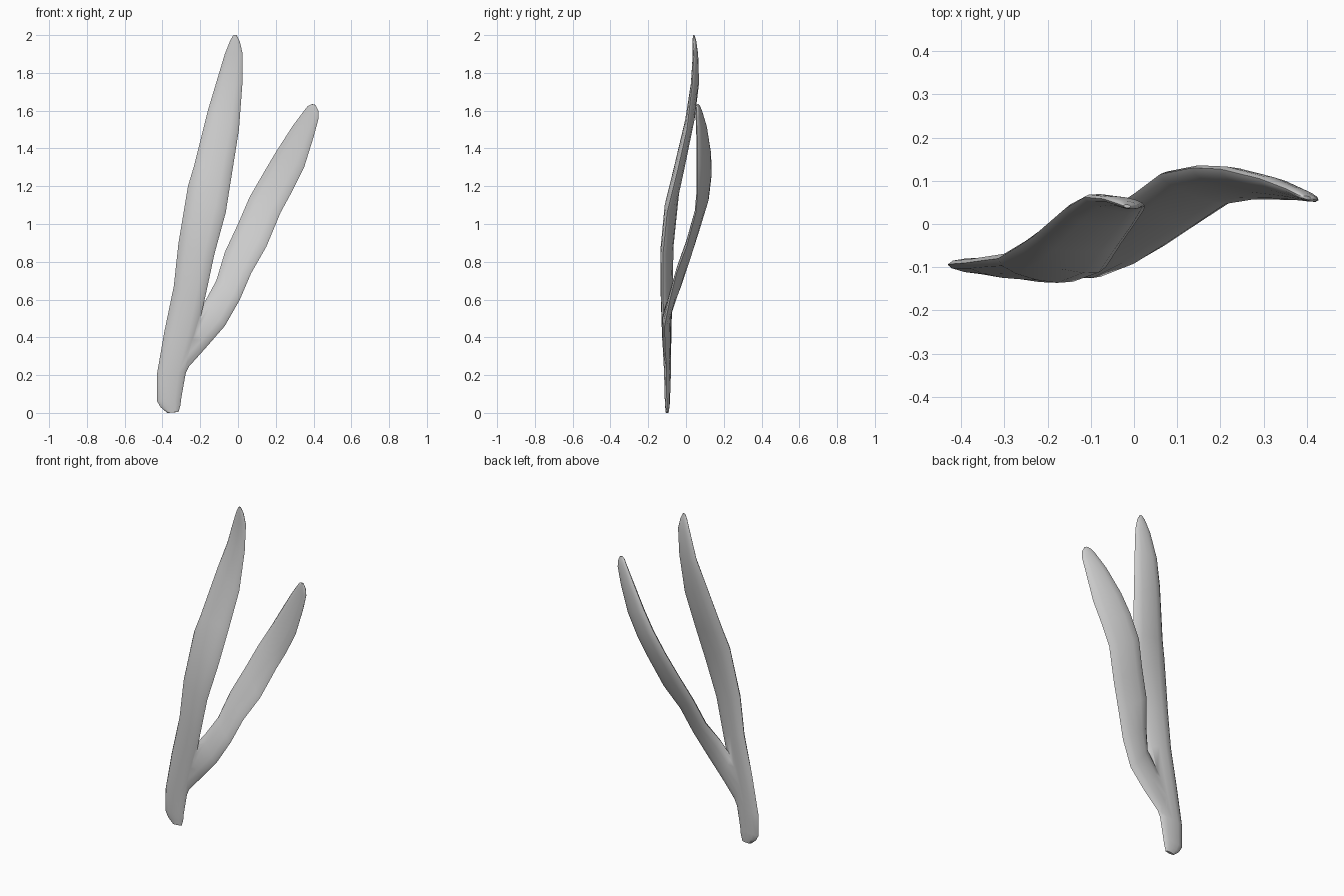
import bpy, bmesh, math
from mathutils import Vector

SIDES = 12

def blade(name, rows):
    """Loft lens-shaped rings; row = left edge xyz, right edge xyz, half thickness."""
    lefts = [Vector(r[0:3]) for r in rows]
    rights = [Vector(r[3:6]) for r in rows]
    mids = [(a + b) / 2 for a, b in zip(lefts, rights)]
    bm = bmesh.new()
    rings = []
    for i, r in enumerate(rows):
        half = (rights[i] - lefts[i]) / 2
        along = mids[min(i + 1, len(rows) - 1)] - mids[max(i - 1, 0)]
        out = half.cross(along).normalized() * r[6]
        ring = []
        for k in range(SIDES):
            a = 2 * math.pi * k / SIDES
            ring.append(bm.verts.new(mids[i] + half * math.cos(a) + out * math.sin(a)))
        rings.append(ring)
    for lo, hi in zip(rings, rings[1:]):
        for k in range(SIDES):
            n = (k + 1) % SIDES
            bm.faces.new((lo[k], lo[n], hi[n], hi[k]))
    bm.faces.new(rings[0])
    bm.faces.new(rings[-1])
    bmesh.ops.recalc_face_normals(bm, faces=bm.faces)
    mesh = bpy.data.meshes.new(name)
    bm.to_mesh(mesh)
    bm.free()
    ob = bpy.data.objects.new(name, mesh)
    bpy.context.collection.objects.link(ob)
    return ob

# tall main blade, from the rounded foot to the tip
main = blade("forked_blade", [
    (-.375, -.10, .0, -.315, -.10, .005, .008),
    (-.41, -.097, .03, -.305, -.10, .04, .012),
    (-.43, -.095, .065, -.30, -.102, .08, .014),
    (-.43, -.093, .20, -.275, -.103, .22, .018),
    (-.39, -.09, .43, -.215, -.115, .43, .022),
    (-.34, -.083, .67, -.172, -.122, .62, .026),
    (-.315, -.08, .90, -.125, -.122, .84, .029),
    (-.265, -.05, 1.20, -.065, -.10, 1.06, .030),
    (-.235, -.03, 1.30, -.03, -.045, 1.28, .028),
    (-.16, .035, 1.60, .005, .005, 1.50, .024),
    (-.115, .062, 1.75, .023, .033, 1.74, .017),
    (-.07, .058, 1.90, .025, .042, 1.90, .012),
    (-.04, .048, 1.975, .01, .04, 1.965, .009),
    (-.024, .042, 2.0, -.008, .04, 2.0, .004),
])

# side branch, rooted inside the main blade
branch = blade("side_branch", [
    (-.385, -.094, .22, -.30, -.102, .16, .008),
    (-.33, -.094, .38, -.26, -.103, .245, .016),
    (-.25, -.095, .50, -.17, -.112, .345, .021),
    (-.172, -.085, .595, -.07, -.113, .46, .022),
    (-.115, -.03, .70, .01, -.085, .60, .022),
    (-.07, .025, .85, .07, -.05, .74, .021),
    (0, .07, 1.0, .15, .003, .88, .021),
    (.06, .115, 1.14, .225, .052, 1.06, .021),
    (.135, .13, 1.27, .285, .062, 1.17, .022),
    (.20, .127, 1.38, .35, .062, 1.30, .022),
    (.29, .105, 1.52, .40, .06, 1.46, .018),
    (.35, .082, 1.60, .427, .055, 1.56, .012),
    (.37, .072, 1.625, .425, .055, 1.60, .009),
    (.39, .063, 1.635, .41, .058, 1.63, .004),
])

# fuse the two into one forked piece
union = main.modifiers.new("join_branch", 'BOOLEAN')
union.operation = 'UNION'
union.solver = 'EXACT'
union.object = branch
bpy.context.view_layer.objects.active = main
main.select_set(True)
bpy.ops.object.modifier_apply(modifier=union.name)
bpy.data.objects.remove(branch)
bpy.ops.object.shade_smooth_by_angle(angle=math.radians(60))
